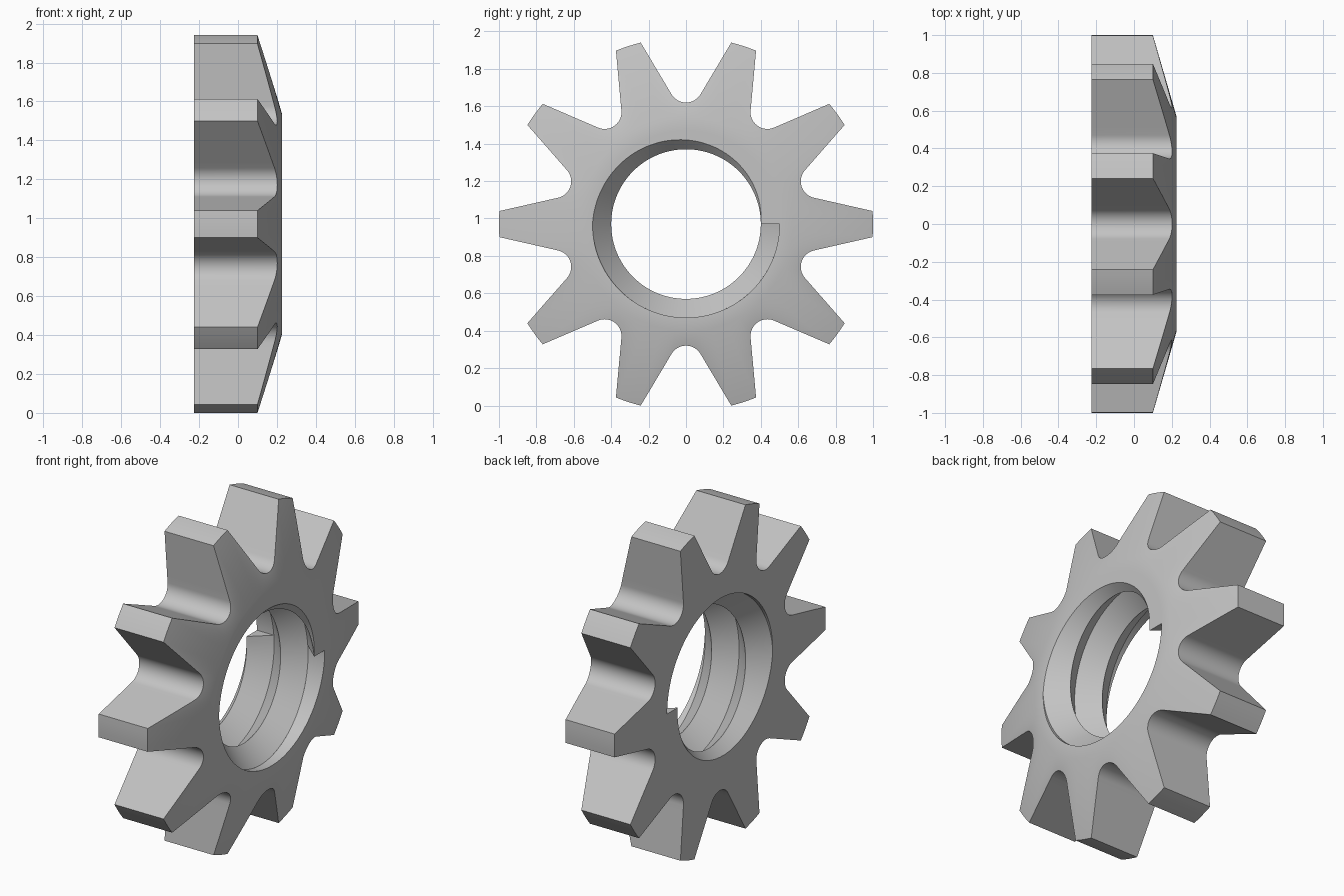
import bpy, bmesh
from math import sin, cos, tan, pi, radians, atan2, hypot

cube = bpy.data.objects.get("Cube")
if cube:
    bpy.data.objects.remove(cube, do_unlink=True)

TEETH = 10
CENTRE_Z = 0.97
HALF = 0.225           # half thickness
TIP_X = 0.1            # where the bevelled face meets the tooth tips
HUB_R = 0.57           # edge of the flat hub ring
ROOT_R, CREST_R = 0.5, 0.4
TURNS = 2
PITCH = 2 * HALF / TURNS

steel = bpy.data.materials.new("grey steel")
steel.use_nodes = True
colour = (0.55, 0.55, 0.55, 1)
steel.diffuse_color = colour
steel.node_tree.nodes["Principled BSDF"].inputs["Base Color"].default_value = colour


def polar(x, r, a):
    return (x, r * cos(a), CENTRE_Z + r * sin(a))


def sweep(name, sections, closed):
    """Skin a list of equal closed sections; cap the ends when open."""
    bm = bmesh.new()
    rings = [[bm.verts.new(p) for p in s] for s in sections]
    n = len(rings[0])
    pairs = list(zip(rings, rings[1:] + rings[:1]))
    for a, b in pairs if closed else pairs[:-1]:
        for i in range(n):
            j = (i + 1) % n
            bm.faces.new((a[i], a[j], b[j], b[i]))
    if not closed:
        bm.faces.new(rings[0])
        bm.faces.new(rings[-1])
    bmesh.ops.remove_doubles(bm, verts=bm.verts, dist=1e-5)
    bmesh.ops.recalc_face_normals(bm, faces=bm.faces)
    mesh = bpy.data.meshes.new(name)
    bm.to_mesh(mesh)
    bm.free()
    obj = bpy.data.objects.new(name, mesh)
    bpy.context.collection.objects.link(obj)
    mesh.materials.append(steel)
    bpy.ops.object.select_all(action="DESELECT")
    obj.select_set(True)
    bpy.context.view_layer.objects.active = obj
    bpy.ops.object.shade_smooth_by_angle(angle=radians(30))
    return obj


# One half of a gap between teeth: rounded root, straight flank, tip
flare = radians(30.5)
fillet, fillet_c = 0.09, 0.74
half_tip = radians(4)
half_pitch = pi / TEETH
half_gap = []
for i in range(9):
    t = (pi / 2 - flare) * i / 8
    half_gap.append((fillet * sin(t), fillet_c - fillet * cos(t)))
sx, sy = half_gap[-1]
ex, ey = sin(half_pitch - half_tip), cos(half_pitch - half_tip)
for i in range(1, 9):
    half_gap.append((sx + (ex - sx) * i / 8, sy + (ey - sy) * i / 8))
half = [(atan2(u, v), hypot(u, v)) for u, v in half_gap]
half.append((half_pitch - half_tip / 2, 1.0))
gap = [(-a, r) for a, r in reversed(half[1:])] + half + [(half_pitch, 1.0)]

# Toothed body, one radial section per outline point
sections = []
for k in range(TEETH):
    for off, r in gap:
        a = off + (2 * k + 1) * half_pitch
        bevel_x = HALF + (TIP_X - HALF) * (r - HUB_R) / (1 - HUB_R)
        sections.append([polar(-HALF, ROOT_R, a), polar(-HALF, r, a),
                         polar(bevel_x, r, a), polar(HALF, HUB_R, a),
                         polar(HALF, ROOT_R, a)])
sweep("toothed_body", sections, True)

# Internal V thread, trimmed at both faces
STEPS = 120
thread = []
for i in range(TURNS * STEPS + 1):
    turn = i / STEPS
    a = -2 * pi * turn
    xc = -HALF + PITCH * turn
    lo, hi = max(xc - PITCH / 2, -HALF), min(xc + PITCH / 2, HALF)
    slope = (ROOT_R - CREST_R) / (PITCH / 2)
    outer = ROOT_R + 0.002
    thread.append([polar(lo, outer, a),
                   polar(lo, CREST_R + slope * (xc - lo), a),
                   polar(xc, CREST_R, a),
                   polar(hi, CREST_R + slope * (hi - xc), a),
                   polar(hi, outer, a)])
sweep("bore_thread", thread, False)
